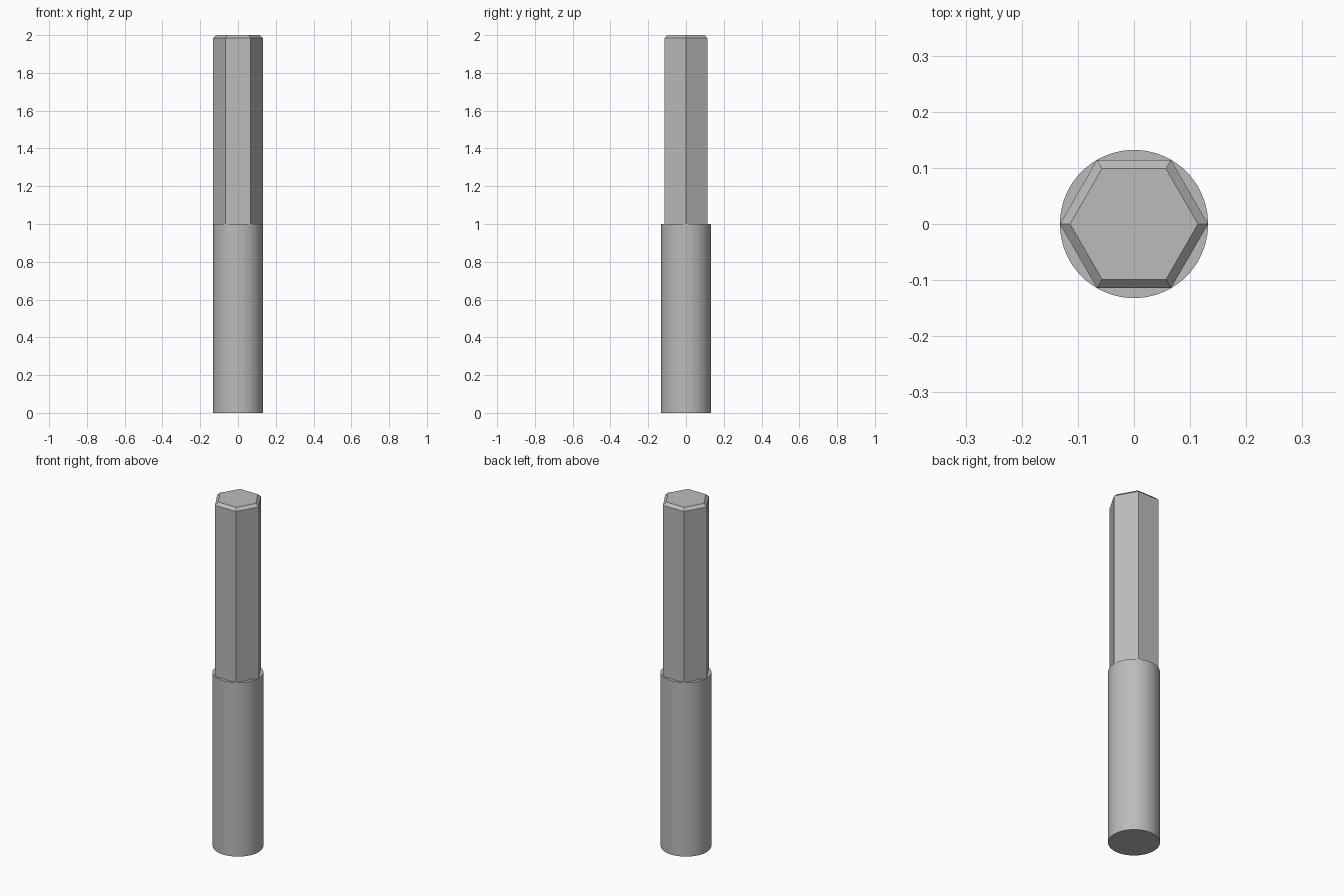
import bpy, bmesh, math

if "Cube" in bpy.data.objects:
    bpy.data.objects.remove(bpy.data.objects["Cube"])

RADIUS = 0.132      # shank radius and hexagon corner radius
TIP_RADIUS = 0.114  # hexagon corner radius after the chamfer
SIDES = 96          # multiple of six, so hexagon corners sit on the shank rim
STEP = SIDES // 6

steel = bpy.data.materials.new("steel grey")
steel.diffuse_color = (0.5, 0.5, 0.5, 1)
steel.use_nodes = True
steel.node_tree.nodes["Principled BSDF"].inputs["Base Color"].default_value = steel.diffuse_color

bm = bmesh.new()


def ring(radius, z, count):
    return [bm.verts.new((radius * math.cos(math.tau * i / count),
                          radius * math.sin(math.tau * i / count), z))
            for i in range(count)]


def bridge(low, high):
    n = len(low)
    for i in range(n):
        j = (i + 1) % n
        bm.faces.new((low[i], low[j], high[j], high[i]))


# Round shank
base = ring(RADIUS, 0, SIDES)
rim = ring(RADIUS, 1, SIDES)
bm.faces.new(base[::-1])
bridge(base, rim)

# Six shoulder segments between the shank rim and the hexagon
for k in range(6):
    bm.faces.new([rim[(k * STEP + i) % SIDES] for i in range(STEP + 1)])

# Hexagonal driver with a chamfered end
foot = rim[::STEP]
edge = ring(RADIUS, 1.984, 6)
tip = ring(TIP_RADIUS, 2, 6)
bridge(foot, edge)
bridge(edge, tip)
bm.faces.new(tip)

bmesh.ops.recalc_face_normals(bm, faces=bm.faces)
mesh = bpy.data.meshes.new("hex_bit")
bm.to_mesh(mesh)
bm.free()
mesh.materials.append(steel)
bit = bpy.data.objects.new("hex_bit", mesh)
bpy.context.collection.objects.link(bit)

# Smooth shank, crisp hexagon edges
bpy.context.view_layer.objects.active = bit
bit.select_set(True)
bpy.ops.object.shade_smooth_by_angle(angle=math.radians(20))
